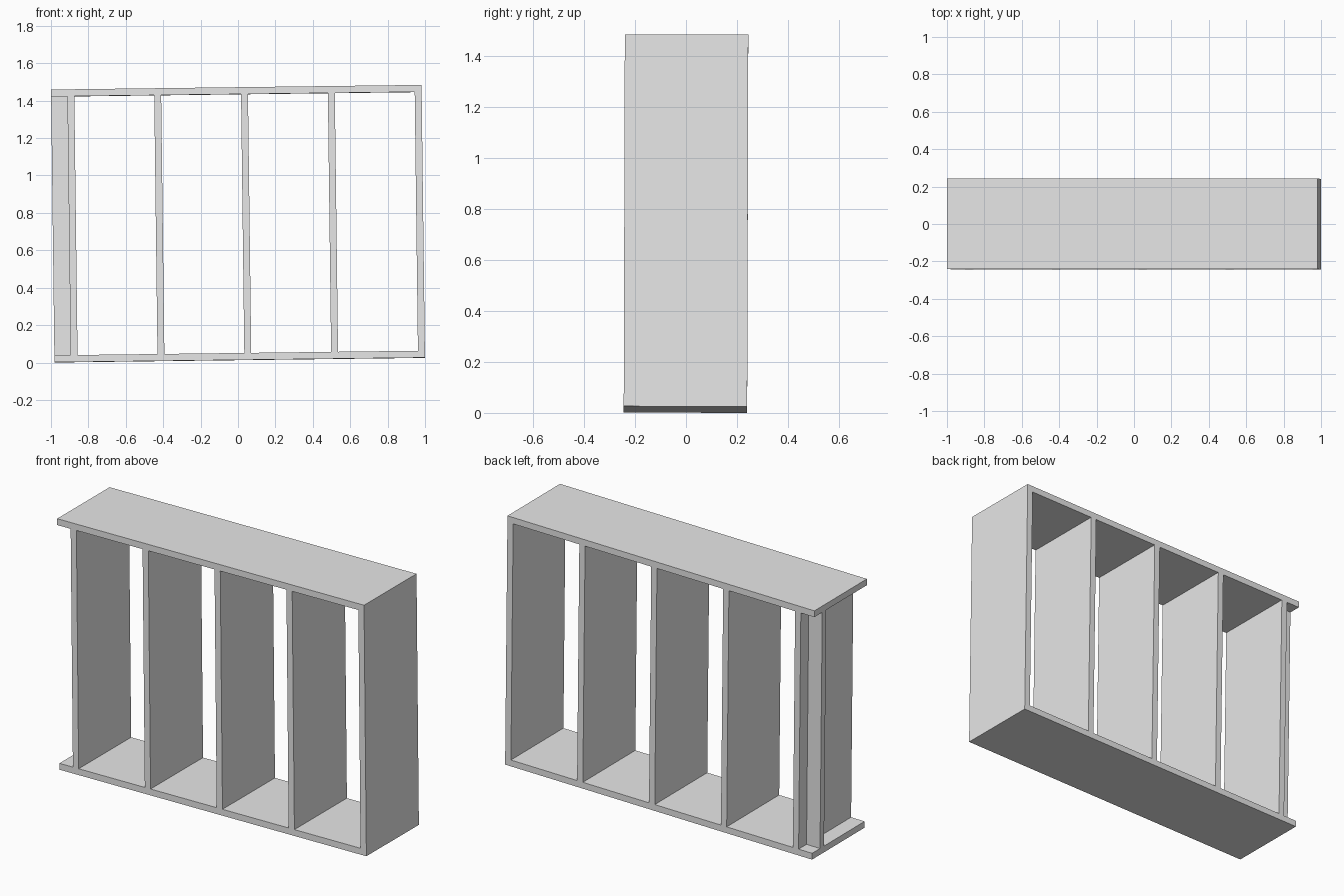
import bpy
import bmesh
from mathutils import Matrix, Vector

cube = bpy.data.objects.get("Cube")
if cube:
    bpy.data.objects.remove(cube, do_unlink=True)

# One plain grey for the whole frame
grey = bpy.data.materials.new("plain grey")
grey.use_nodes = True
grey.diffuse_color = (0.8, 0.8, 0.8, 1)
grey.node_tree.nodes["Principled BSDF"].inputs["Base Color"].default_value = (0.8, 0.8, 0.8, 1)

WIDTH, DEPTH, HEIGHT, THICK = 1.981, 0.484, 1.458, 0.037
LEFT, BACK = -WIDTH / 2, DEPTH / 2
STUDS = 5
FIRST = LEFT + 0.087                      # outer face of the first stud
STEP = (WIDTH / 2 - THICK - FIRST) / (STUDS - 1)

# The whole frame leans very slightly
lean = Matrix.Rotation(-0.0125, 4, 'Y') @ Matrix.Rotation(-0.003, 4, 'X')
parts = []


def board(name, low, high):
    """Box-shaped board between two opposite corners."""
    low, high = Vector(low), Vector(high)
    bm = bmesh.new()
    bmesh.ops.create_cube(bm, size=1)
    bmesh.ops.scale(bm, vec=high - low, verts=bm.verts)
    bmesh.ops.translate(bm, vec=(low + high) / 2, verts=bm.verts)
    bm.transform(lean)
    mesh = bpy.data.meshes.new(name)
    bm.to_mesh(mesh)
    bm.free()
    mesh.materials.append(grey)
    obj = bpy.data.objects.new(name, mesh)
    bpy.context.collection.objects.link(obj)
    parts.append(obj)


# Bottom and top plates
for name, z in (("bottom_plate", 0), ("top_plate", HEIGHT - THICK)):
    board(name, (LEFT, -BACK, z), (-LEFT, BACK, z + THICK))

# Full-depth upright studs
for i in range(STUDS):
    x = FIRST + i * STEP
    board(f"stud_{i + 1}", (x, -BACK, THICK), (x + THICK, BACK, HEIGHT - THICK))

# Narrow upright fin on the open end, set in from the back
fin_back = BACK - 0.073
board("end_fin", (LEFT, fin_back - THICK, THICK), (FIRST, fin_back, HEIGHT - THICK))

# Centre the frame and stand it on the ground
points = [v.co for obj in parts for v in obj.data.vertices]
lows = [min(p[a] for p in points) for a in range(3)]
highs = [max(p[a] for p in points) for a in range(3)]
shift = Vector((-(lows[0] + highs[0]) / 2, -(lows[1] + highs[1]) / 2, -lows[2]))
for obj in parts:
    obj.data.transform(Matrix.Translation(shift))
